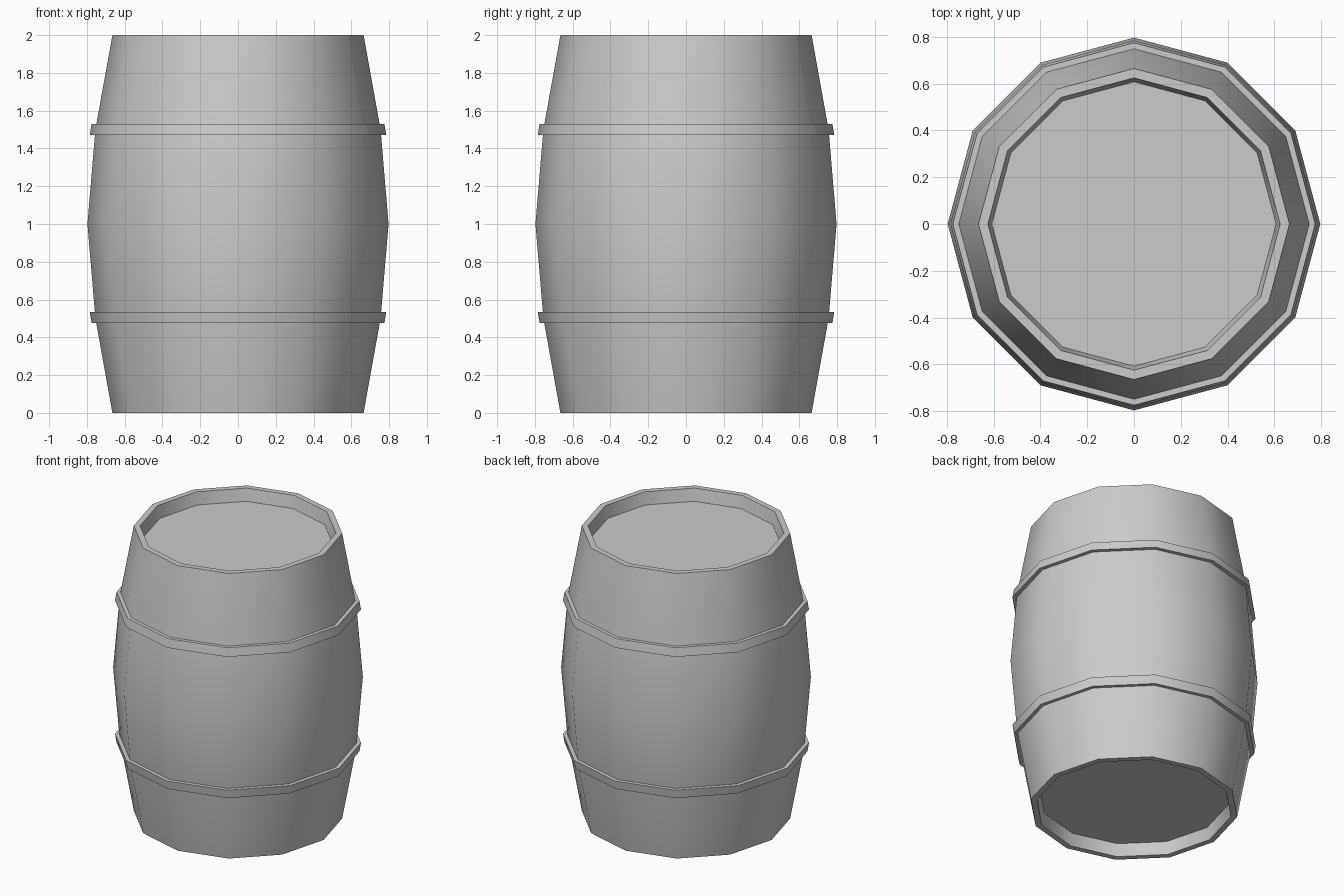
import bpy, bmesh, math

if "Cube" in bpy.data.objects:
    bpy.data.objects.remove(bpy.data.objects["Cube"])

SIDES = 12

def lathe(name, profile, closed=False):
    """Turn an (r, z) profile round z; open profiles get flat end caps."""
    bm = bmesh.new()
    rings = [[bm.verts.new((r * math.cos(2 * math.pi * i / SIDES),
                            r * math.sin(2 * math.pi * i / SIDES), z))
              for i in range(SIDES)] for r, z in profile]
    pairs = list(zip(rings, rings[1:]))
    if closed:
        pairs.append((rings[-1], rings[0]))
    for a, b in pairs:
        for i in range(SIDES):
            j = (i + 1) % SIDES
            bm.faces.new((a[i], a[j], b[j], b[i]))
    if not closed:
        bm.faces.new(rings[0])
        bm.faces.new(rings[-1])
    bmesh.ops.recalc_face_normals(bm, faces=bm.faces)
    me = bpy.data.meshes.new(name)
    bm.to_mesh(me)
    bm.free()
    ob = bpy.data.objects.new(name, me)
    bpy.context.collection.objects.link(ob)
    bpy.ops.object.select_all(action='DESELECT')
    bpy.context.view_layer.objects.active = ob
    ob.select_set(True)
    bpy.ops.object.shade_smooth_by_angle(angle=math.radians(40))
    return ob

# bulging body with a rim and recessed lid at both ends
half = [(0.755, 1.5), (0.665, 2.0), (0.625, 2.0), (0.608, 1.915)]
lower = [(r, 2 - z) for r, z in reversed(half)]
lathe("barrel_body", lower + [(0.797, 1.0)] + half)

# hoops, each wider on the edge nearest the middle
hoop = [(0.73, 1.47), (0.785, 1.47), (0.775, 1.53), (0.73, 1.53)]
lathe("upper_hoop", hoop, closed=True)
lathe("lower_hoop", [(r, 2.005 - z) for r, z in hoop], closed=True)
